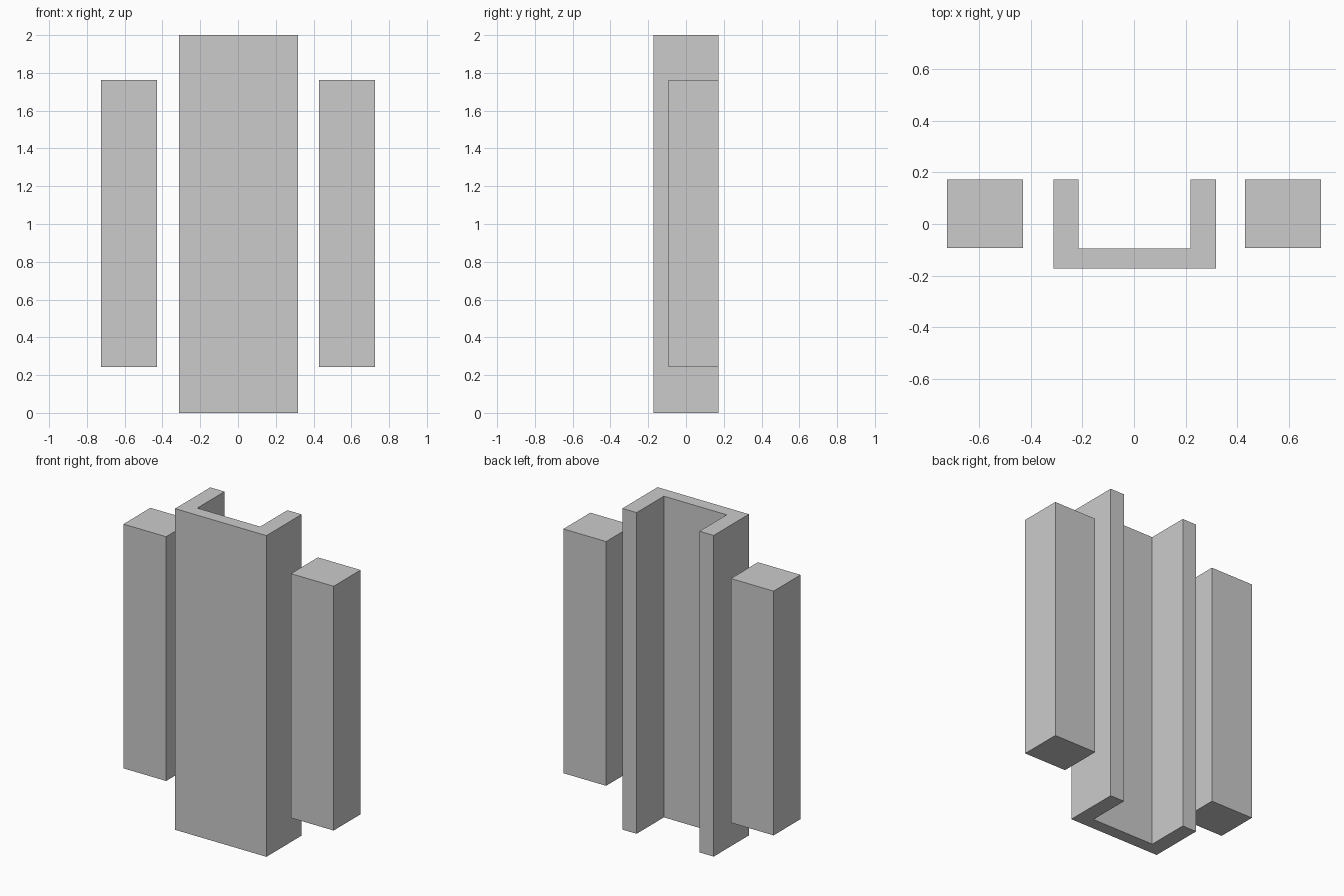
import bpy, bmesh

if "Cube" in bpy.data.objects:
    bpy.data.objects.remove(bpy.data.objects["Cube"])


def prism(name, outline, z0, z1):
    """Extrude a counter-clockwise plan outline from z0 up to z1."""
    bm = bmesh.new()
    base = bm.faces.new([bm.verts.new((x, y, z0)) for x, y in outline])
    ext = bmesh.ops.extrude_face_region(bm, geom=[base], use_keep_orig=True)
    top = [v for v in ext["geom"] if isinstance(v, bmesh.types.BMVert)]
    bmesh.ops.translate(bm, vec=(0, 0, z1 - z0), verts=top)
    bmesh.ops.recalc_face_normals(bm, faces=bm.faces)
    mesh = bpy.data.meshes.new(name)
    bm.to_mesh(mesh)
    bm.free()
    obj = bpy.data.objects.new(name, mesh)
    bpy.context.collection.objects.link(obj)
    return obj


# Central U-shaped channel, open to the back
prism("channel", [
    (-0.312, -0.173), (0.317, -0.173), (0.317, 0.173), (0.219, 0.173),
    (0.219, -0.095), (-0.214, -0.095), (-0.214, 0.173), (-0.312, 0.173),
], 0.0, 2.0)

# Free-standing side blocks, raised off the ground
for side, cx in (("left", -0.577), ("right", 0.577)):
    l, r = cx - 0.147, cx + 0.147
    prism(side + "_block",
          [(l, -0.093), (r, -0.093), (r, 0.172), (l, 0.172)], 0.242, 1.763)
